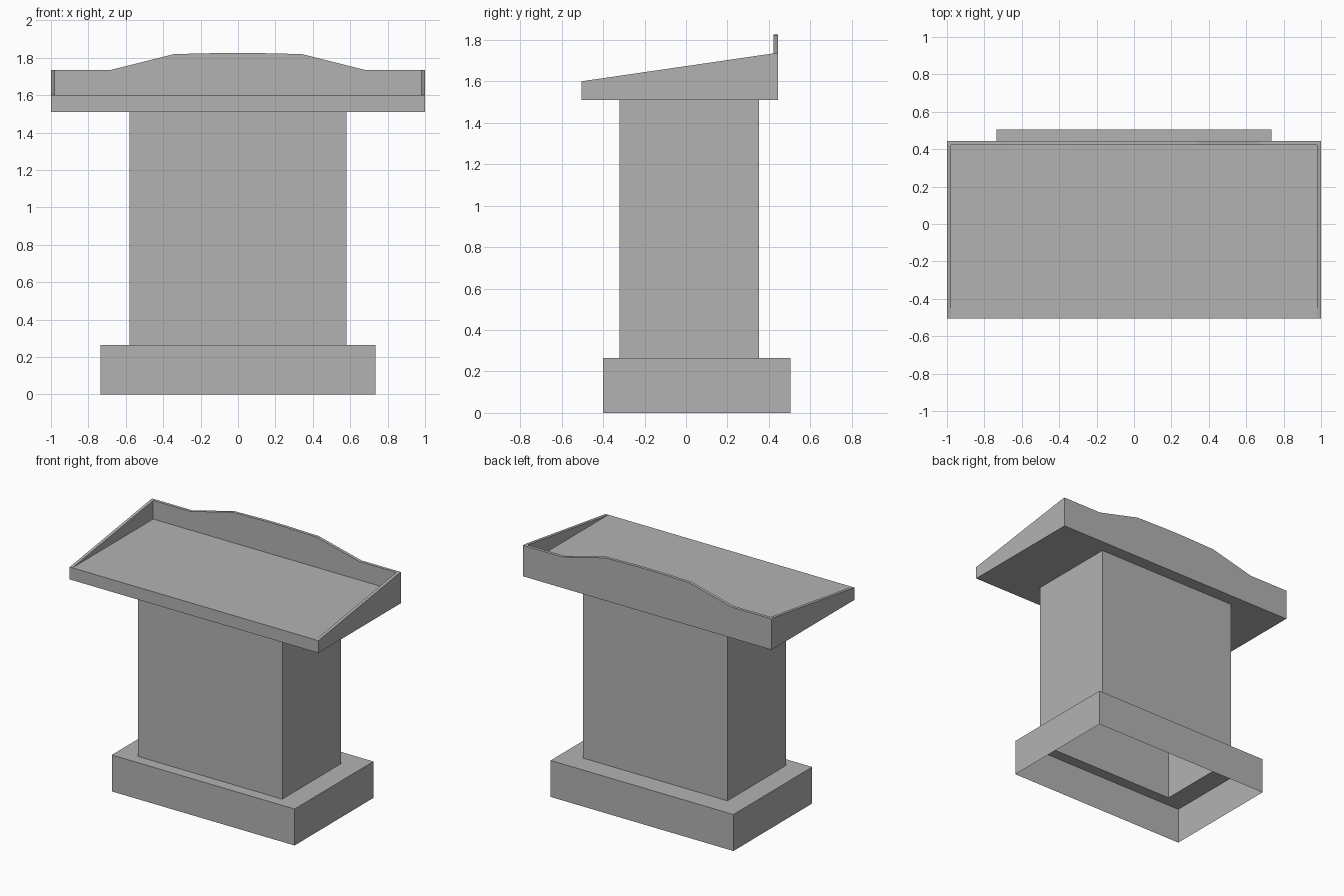
import bpy
import bmesh
from mathutils import Vector

cube = bpy.data.objects.get("Cube")
if cube:
    bpy.data.objects.remove(cube, do_unlink=True)

GREY = (0.45, 0.45, 0.45, 1.0)
mat = bpy.data.materials.new("plain grey")
mat.use_nodes = True
mat.diffuse_color = GREY
mat.node_tree.nodes["Principled BSDF"].inputs["Base Color"].default_value = GREY


def finish(bm, name):
    mesh = bpy.data.meshes.new(name)
    bm.to_mesh(mesh)
    bm.free()
    mesh.materials.append(mat)
    obj = bpy.data.objects.new(name, mesh)
    bpy.context.collection.objects.link(obj)
    return obj


def loft(name, rings, cap_top=False):
    """Open shell through rectangles given as ((half_x, y_min, y_max), z)."""
    bm = bmesh.new()
    loops = []
    for (hx, y0, y1), z in rings:
        corners = [(-hx, y0), (hx, y0), (hx, y1), (-hx, y1)]
        loops.append([bm.verts.new((x, y, z)) for x, y in corners])
    for low, high in zip(loops, loops[1:]):
        for i in range(4):
            j = (i + 1) % 4
            bm.faces.new((low[i], low[j], high[j], high[i]))
    if cap_top:
        bm.faces.new(loops[-1])
    return finish(bm, name)


def extrude(name, points, offset):
    """Solid made by pushing a flat outline along an offset."""
    bm = bmesh.new()
    face = bm.faces.new([bm.verts.new(p) for p in points])
    result = bmesh.ops.extrude_face_region(bm, geom=[face], use_keep_orig=True)
    moved = [v for v in result["geom"] if isinstance(v, bmesh.types.BMVert)]
    bmesh.ops.translate(bm, verts=moved, vec=Vector(offset))
    bmesh.ops.recalc_face_normals(bm, faces=bm.faces)
    return finish(bm, name)


PLINTH = (0.735, -0.40, 0.505)
COLUMN = (0.58, -0.32, 0.352)
DESK = (1.0, -0.505, 0.445)
PLINTH_TOP, COLUMN_TOP, FLOOR, RIM = 0.265, 1.51, 1.6, 1.735
WALL = 0.022

# Hollow plinth, hollow column and the flat desk tray
loft("plinth", [(PLINTH, 0), (PLINTH, PLINTH_TOP), (COLUMN, PLINTH_TOP)])
loft("column", [(COLUMN, PLINTH_TOP), (COLUMN, COLUMN_TOP)])
loft("desk_tray", [(COLUMN, COLUMN_TOP), (DESK, COLUMN_TOP), (DESK, FLOOR)], cap_top=True)

# Sloping side rims of the desk
hx, front, back = DESK
inner_back = back - WALL
for name, side in (("left_rim", 1), ("right_rim", -1)):
    wedge = [(front, FLOOR), (inner_back, FLOOR), (inner_back, RIM)]
    extrude(name, [(side * hx, y, z) for y, z in wedge], (-side * WALL, 0, 0))

# Raised back board with a gently arched top
half = [(hx, FLOOR), (hx, RIM), (0.68, RIM), (0.34, 1.82), (0.08, 1.826)]
outline = half + [(-x, z) for x, z in reversed(half)]
extrude("back_board", [(x, back, z) for x, z in outline], (0, -WALL, 0))
